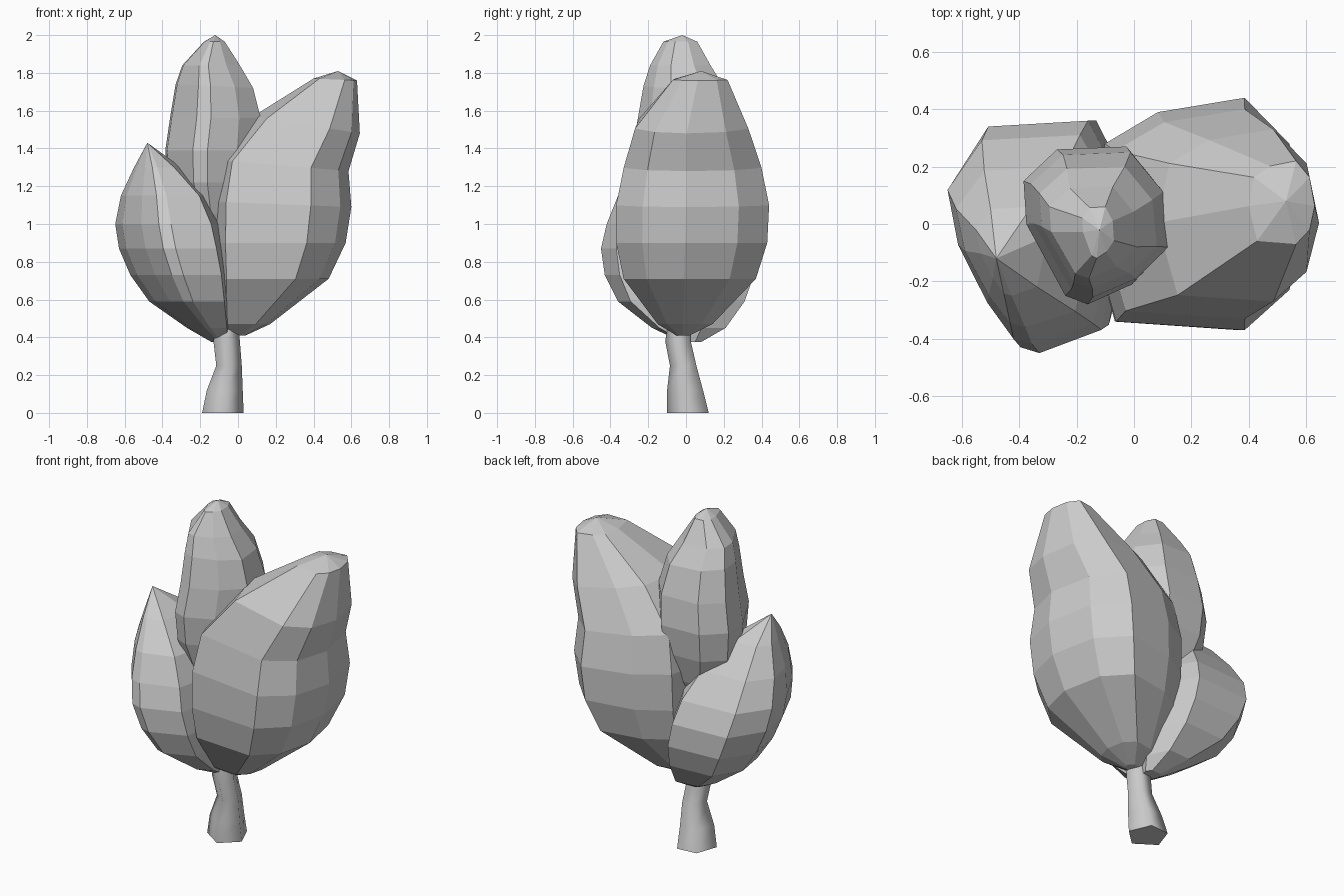
import bpy, bmesh


def loft(name, outline, rings, apex=None, smooth=False):
    """Skin an outline, refitted to each ring's box (z, x0, x1, y0, y1, tilt)."""
    xs, ys = [p[0] for p in outline], [p[1] for p in outline]
    bm = bmesh.new()
    loops = []
    for z, x0, x1, y0, y1, tilt in rings:
        loop = []
        for x, y in outline:
            u = (x - min(xs)) / (max(xs) - min(xs))
            v = (y - min(ys)) / (max(ys) - min(ys))
            loop.append(bm.verts.new((x0 + u * (x1 - x0), y0 + v * (y1 - y0),
                                      z + tilt * (1 - u))))
        loops.append(loop)
    n = len(outline)
    for a, b in zip(loops, loops[1:]):
        for i in range(n):
            j = (i + 1) % n
            f = bm.faces.new((a[i], a[j], b[j], b[i]))
            f.smooth = smooth
    bm.faces.new(loops[0])
    if apex:
        tip = bm.verts.new(apex)
        for i in range(n):
            bm.faces.new((loops[-1][i], loops[-1][(i + 1) % n], tip))
    else:
        bm.faces.new(loops[-1])
    bmesh.ops.recalc_face_normals(bm, faces=bm.faces)
    me = bpy.data.meshes.new(name)
    bm.to_mesh(me)
    bm.free()
    ob = bpy.data.objects.new(name, me)
    bpy.context.collection.objects.link(ob)
    return ob


# Bent trunk, five sided with soft sides
loft("trunk",
     [(1, -.2), (.5, .9), (-.6, .8), (-1, -.3), (.1, -1)],
     [(0, -.19, .03, -.10, .12, 0),
      (.12, -.165, .025, -.10, .09, 0),
      (.25, -.115, .02, -.085, .055, 0),
      (.38, -.13, .01, -.11, .025, 0),
      (.50, -.11, .0, -.09, .02, 0)], smooth=True)

# Large right-hand foliage clump
loft("foliage_right",
     [(.60, 0), (.54, .28), (.38, .44), (.07, .39), (-.12, .28),
      (-.18, 0), (-.08, -.34), (.38, -.37), (.54, -.23)],
     [(.41, -.06, .04, -.05, .02, 0),
      (.47, -.10, .17, -.15, .14, 0),
      (.71, -.14, .48, -.33, .37, 0),
      (.90, -.16, .57, -.37, .43, 0),
      (1.09, -.16, .60, -.37, .44, .03),
      (1.28, -.12, .585, -.33, .40, .06),
      (1.48, .08, .645, -.27, .33, .09),
      (1.76, .40, .63, -.07, .22, .01)],
     apex=(.53, .08, 1.81))

# Tall middle foliage clump
loft("foliage_top",
     [(.12, -.09), (0, -.21), (-.16, -.28), (-.24, -.25), (-.38, 0),
      (-.39, .15), (-.27, .26), (-.02, .27), (.10, .12)],
     [(.85, -.20, 0, -.10, .10, 0),
      (1.05, -.31, .06, -.20, .20, 0),
      (1.22, -.37, .09, -.26, .25, 0),
      (1.39, -.385, .11, -.28, .27, 0),
      (1.56, -.36, .12, -.255, .25, 0),
      (1.72, -.33, .08, -.225, .20, .02),
      (1.84, -.295, .01, -.19, .13, 0),
      (1.965, -.18, -.07, -.12, .06, 0)],
     apex=(-.12, -.02, 2.0))

# Low left foliage clump
loft("foliage_left",
     [(0, .1), (-.15, .36), (-.52, .34), (-.65, .15), (-.61, -.06),
      (-.50, -.28), (-.40, -.42), (-.33, -.44), (-.10, -.36)],
     [(.375, -.14, -.04, -.02, .08, 0),
      (.45, -.27, -.02, -.18, .21, 0),
      (.59, -.47, 0, -.36, .31, 0),
      (.73, -.57, 0, -.43, .36, 0),
      (.87, -.63, -.02, -.45, .36, 0),
      (1.0, -.65, -.05, -.42, .31, 0),
      (1.15, -.62, -.13, -.36, .20, 0),
      (1.30, -.55, -.30, -.25, .06, 0)],
     apex=(-.48, -.12, 1.43))
